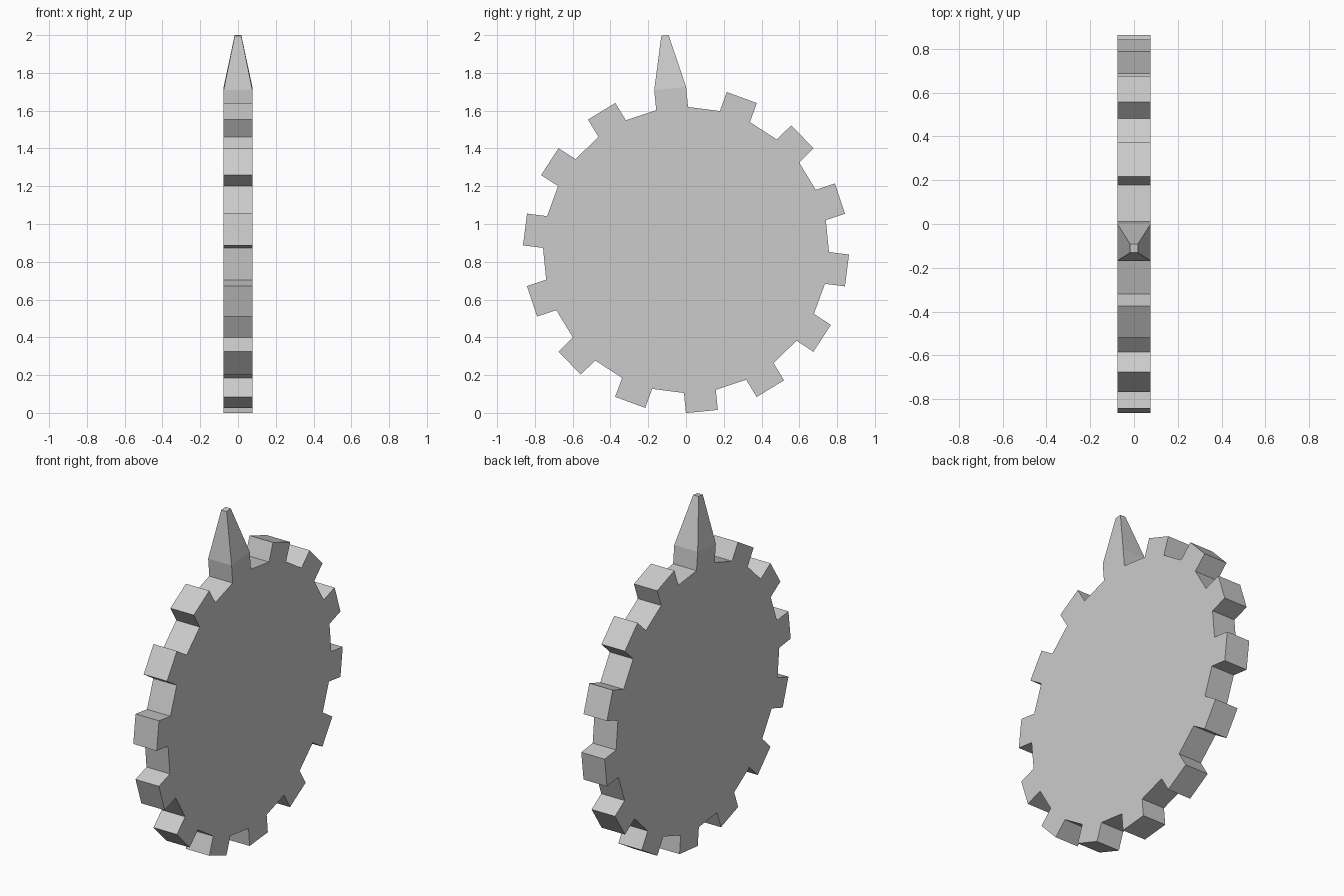
import bpy, bmesh
from math import sin, cos, radians, pi
from mathutils import Vector

if "Cube" in bpy.data.objects:
    bpy.data.objects.remove(bpy.data.objects["Cube"])

TEETH = 14
HALF_W = 0.076               # half thickness along x
CENTER = Vector((0, 0, 0.8625))
R_WHEEL = 0.757              # corner radius of the 28-sided wheel
TOOTH_H = 0.107
R_TIP = 1.141                # distance of the spike tip from the centre
SPIKE_ANGLE = radians(95.6)
STEP = pi / TEETH

bm = bmesh.new()

# Wheel disc: a 28-sided prism facing x
angles = [SPIKE_ANGLE + (i - 0.5) * STEP for i in range(2 * TEETH)]
rings = [[bm.verts.new(CENTER + Vector((x, R_WHEEL * cos(a), R_WHEEL * sin(a))))
          for a in angles] for x in (-HALF_W, HALF_W)]
bm.faces.new(rings[0])
bm.faces.new(rings[1])
n = len(angles)
sides = [bm.faces.new((rings[0][i], rings[0][(i + 1) % n],
                       rings[1][(i + 1) % n], rings[1][i])) for i in range(n)]
bmesh.ops.recalc_face_normals(bm, faces=bm.faces)


def extrude(face, direction, distance, scale=1.0):
    """Push one face outward, optionally tapering it; returns the new cap."""
    cap = bmesh.ops.extrude_discrete_faces(bm, faces=[face])["faces"][0]
    mid = cap.calc_center_median()
    for v in cap.verts:
        v.co = mid + (v.co - mid) * scale + direction * distance
    return cap


# Square teeth on every other side; the first one carries the tapered spike
for k in range(TEETH):
    a = SPIKE_ANGLE + 2 * k * STEP
    out = Vector((0, cos(a), sin(a)))
    cap = extrude(sides[2 * k], out, TOOTH_H)
    if k == 0:
        reach = R_TIP - (R_WHEEL * cos(STEP / 2) + TOOTH_H)
        extrude(cap, out, reach, 0.23)

bmesh.ops.recalc_face_normals(bm, faces=bm.faces)
mesh = bpy.data.meshes.new("spiked_gear")
bm.to_mesh(mesh)
bm.free()
bpy.context.collection.objects.link(bpy.data.objects.new("spiked_gear", mesh))
